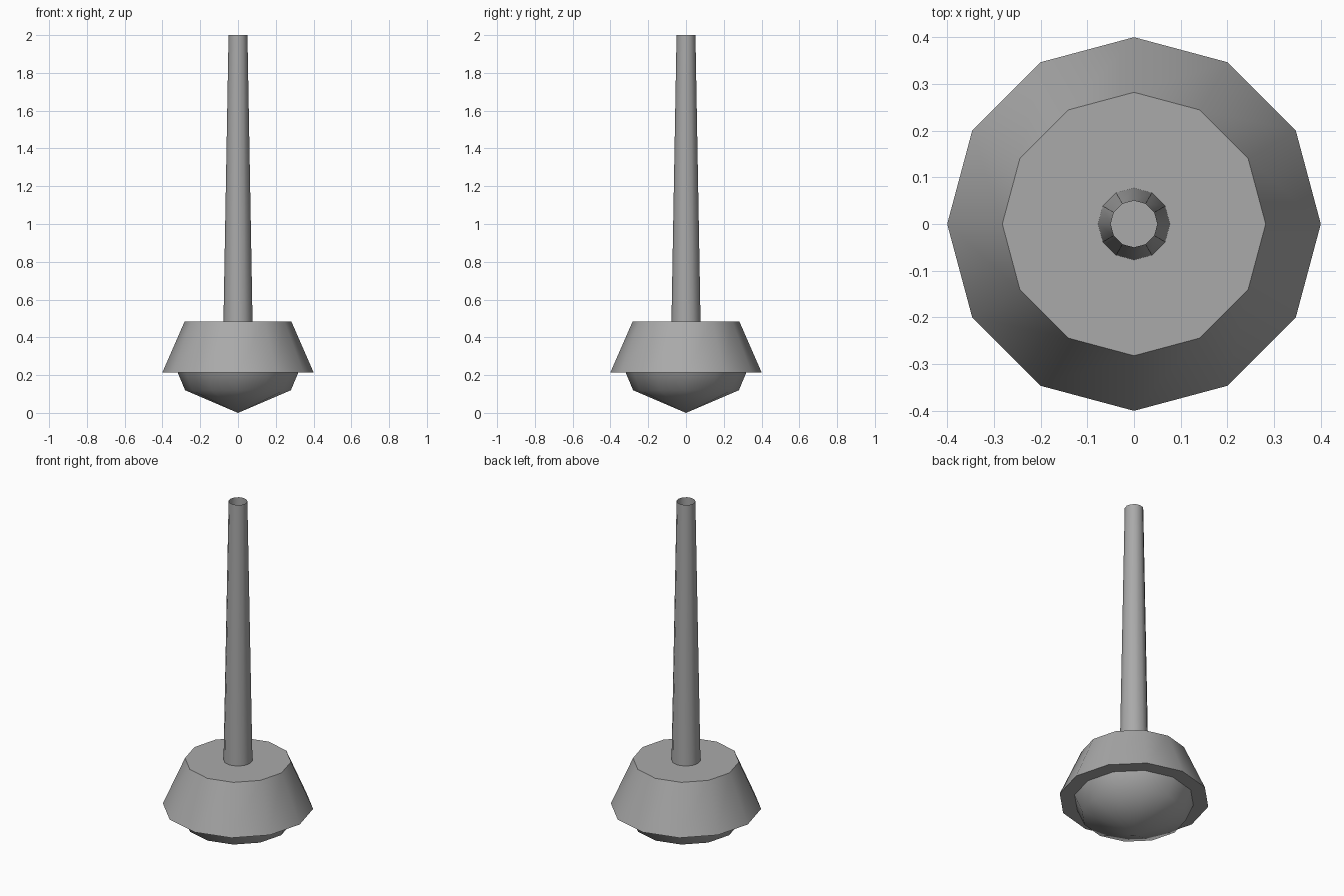
import bpy, bmesh, math
from mathutils import Vector

cube = bpy.data.objects.get("Cube")
if cube:
    bpy.data.objects.remove(cube, do_unlink=True)

SIDES = 12

grey = bpy.data.materials.new("plain grey")
grey.use_nodes = True
colour = (0.4, 0.4, 0.4, 1)
grey.diffuse_color = colour
grey.node_tree.nodes["Principled BSDF"].inputs["Base Color"].default_value = colour


def lathe(name, profile, sharp_angle):
    """Spin an (r, z) profile, listed bottom to top, around the z axis."""
    bm = bmesh.new()
    verts = [bm.verts.new((r, 0, z)) for r, z in profile]
    edges = [bm.edges.new(pair) for pair in zip(verts, verts[1:])]
    bmesh.ops.spin(bm, geom=verts + edges, cent=Vector(), axis=(0, 0, 1),
                   angle=math.tau, steps=SIDES, use_merge=True)
    bmesh.ops.remove_doubles(bm, verts=bm.verts, dist=0.0005)
    # Merge the flat fan of triangles in a disc into one face
    bmesh.ops.dissolve_limit(bm, angle_limit=0.01, verts=bm.verts, edges=bm.edges)
    bmesh.ops.recalc_face_normals(bm, faces=bm.faces)
    mesh = bpy.data.meshes.new(name)
    bm.to_mesh(mesh)
    bm.free()
    mesh.materials.append(grey)
    obj = bpy.data.objects.new(name, mesh)
    bpy.context.collection.objects.link(obj)
    bpy.ops.object.select_all(action="DESELECT")
    obj.select_set(True)
    bpy.context.view_layer.objects.active = obj
    bpy.ops.object.shade_smooth_by_angle(angle=math.radians(sharp_angle))
    return obj


# Rounded lower bowl ending in a point
lathe("lower_bowl", [(0, 0), (0.28, 0.12), (0.32, 0.215)], 60)

# Tapered hub with flat top and underside
lathe("hub", [(0, 0.215), (0.4, 0.215), (0.282, 0.485), (0, 0.485)], 35)

# Slim tapered tube, open at the top
tube = lathe("tube", [(0.077, 0.485), (0.05, 2.0)], 35)
# Walls of an open tube must face outwards
bm = bmesh.new()
bm.from_mesh(tube.data)
for face in bm.faces:
    centre = face.calc_center_median()
    if face.normal.x * centre.x + face.normal.y * centre.y < 0:
        face.normal_flip()
bm.to_mesh(tube.data)
bm.free()
